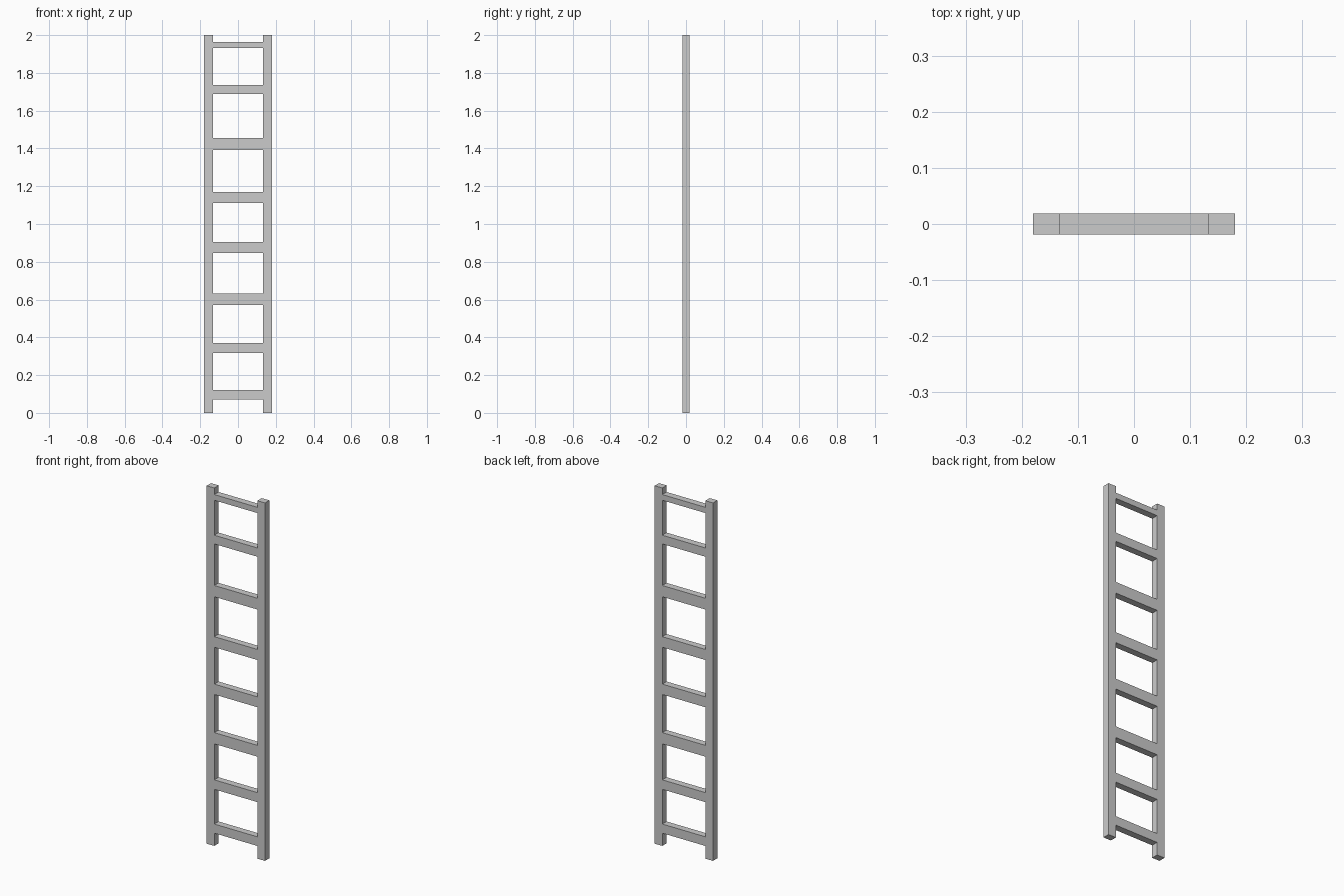
import bpy, bmesh

if "Cube" in bpy.data.objects:
    bpy.data.objects.remove(bpy.data.objects["Cube"])

HALF_WIDTH, INNER, HALF_DEPTH, HEIGHT = 0.18, 0.133, 0.019, 2.0
# Bottom and top height of each rung
RUNGS = [(0.071, 0.122), (0.316, 0.369), (0.57, 0.633), (0.846, 0.904),
         (1.11, 1.169), (1.392, 1.455), (1.687, 1.736), (1.931, 1.963)]

levels = [0.0] + [z for rung in RUNGS for z in rung] + [HEIGHT]
columns = [-HALF_WIDTH, -INNER, INNER, HALF_WIDTH]

# Front face of the one-piece frame: two rails joined by rungs
bm = bmesh.new()
grid = [[bm.verts.new((x, -HALF_DEPTH, z)) for x in columns] for z in levels]
for row in range(len(levels) - 1):
    is_rung = row % 2 == 1
    for col in ((0, 1, 2) if is_rung else (0, 2)):
        bm.faces.new((grid[row][col], grid[row][col + 1],
                      grid[row + 1][col + 1], grid[row + 1][col]))

# Give the frame its thickness, keeping both front and back
front = bm.faces[:]
result = bmesh.ops.extrude_face_region(bm, geom=front, use_keep_orig=True)
back_verts = [v for v in result["geom"] if isinstance(v, bmesh.types.BMVert)]
bmesh.ops.translate(bm, verts=back_verts, vec=(0, 2 * HALF_DEPTH, 0))
bmesh.ops.recalc_face_normals(bm, faces=bm.faces[:])

mesh = bpy.data.meshes.new("ladder_frame")
bm.to_mesh(mesh)
bm.free()
ladder = bpy.data.objects.new("ladder_frame", mesh)
bpy.context.collection.objects.link(ladder)
